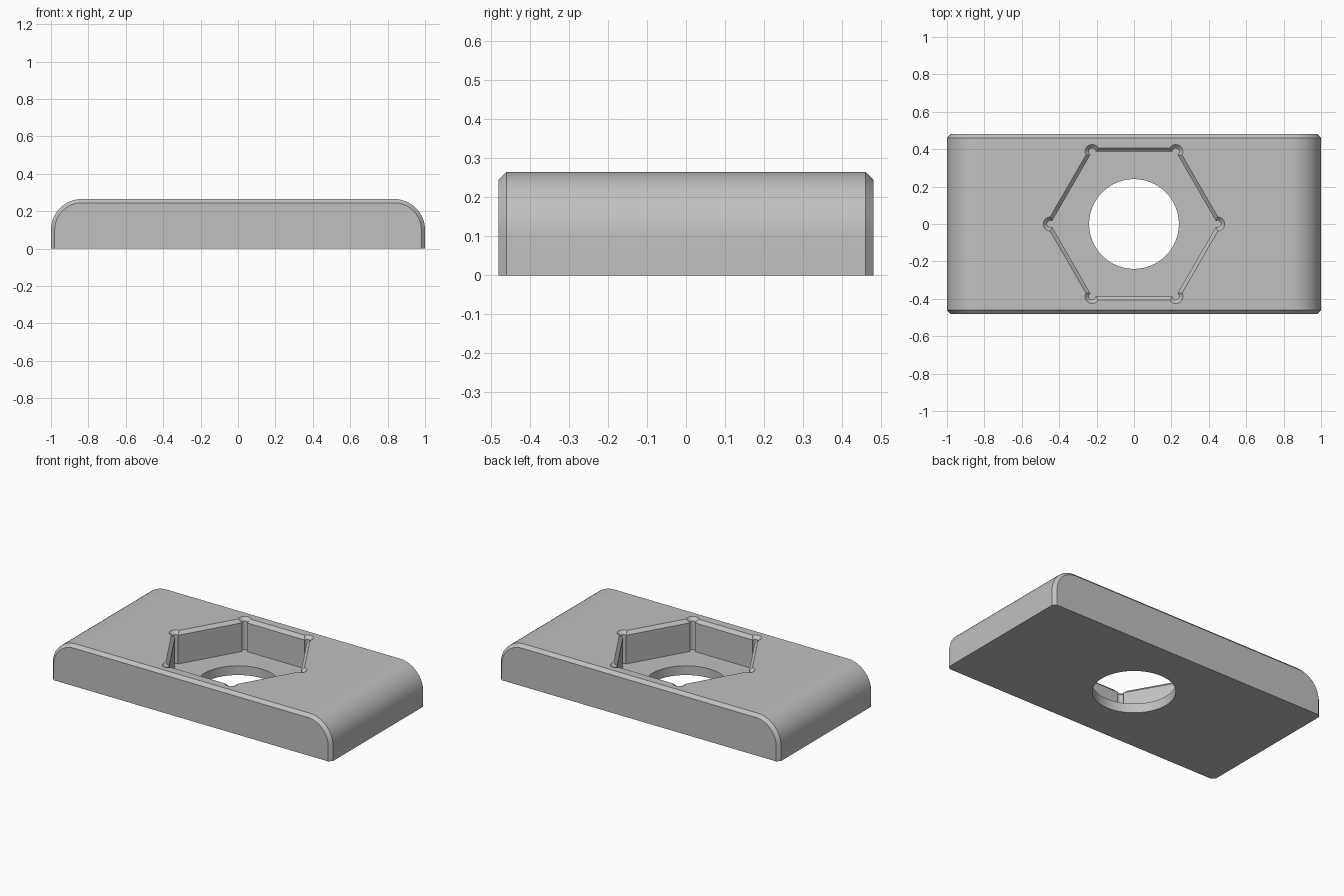
import bpy
import math

HALF_X, HALF_Y, HEIGHT = 1.0, 0.48, 0.265
ROUND, BEVEL = 0.165, 0.02
FLOOR = 0.06            # height of the pocket floor
HEX_R = 0.447           # pocket corner radius

cube = bpy.data.objects.get("Cube")
if cube:
    bpy.data.objects.remove(cube, do_unlink=True)

grey = bpy.data.materials.new("plain grey")
grey.use_nodes = True
colour = (0.53, 0.53, 0.53, 1)
grey.diffuse_color = colour
grey.node_tree.nodes["Principled BSDF"].inputs["Base Color"].default_value = colour


def loft(name, rings):
    """Solid skinned through rings of equal point count, capped at both ends."""
    n = len(rings[0])
    verts = [p for ring in rings for p in ring]
    faces = [tuple(reversed(range(n))), tuple(range(len(verts) - n, len(verts)))]
    for k in range(len(rings) - 1):
        for i in range(n):
            j = (i + 1) % n
            faces.append((k * n + i, k * n + j, k * n + n + j, k * n + n + i))
    mesh = bpy.data.meshes.new(name)
    mesh.from_pydata(verts, [], faces)
    mesh.materials.append(grey)
    obj = bpy.data.objects.new(name, mesh)
    bpy.context.collection.objects.link(obj)
    return obj


def arch(y, inset):
    """Flat-bottomed section with rounded upper corners."""
    r = ROUND - inset
    cx, cz = HALF_X - ROUND, HEIGHT - ROUND
    pts = [(-HALF_X + inset, y, 0)]
    for side, start in ((-1, 180), (1, 90)):
        for i in range(17):
            a = math.radians(start - 90 * i / 16)
            pts.append((side * cx + r * math.cos(a), y, cz + r * math.sin(a)))
    return pts + [(HALF_X - inset, y, 0)]


def ring(sides, radius, z, x=0, y=0):
    return [(x + radius * math.cos(math.tau * i / sides),
             y + radius * math.sin(math.tau * i / sides), z) for i in range(sides)]


def flared_cutter(name, sides, radius, flare, x=0, y=0):
    """Straight bore to the floor with a sloped lead-in at the top face."""
    return loft(name, [ring(sides, radius, FLOOR, x, y),
                       ring(sides, radius, HEIGHT - BEVEL, x, y),
                       ring(sides, radius + 2 * flare, HEIGHT + BEVEL, x, y)])


# Rounded block with bevelled front and back edges
block = loft("mounting_block", [arch(-HALF_Y, BEVEL), arch(BEVEL - HALF_Y, 0),
                                arch(HALF_Y - BEVEL, 0), arch(HALF_Y, BEVEL)])

# Hexagonal pocket, corner reliefs and through hole
cutters = [flared_cutter("hex_pocket", 6, HEX_R, BEVEL / math.cos(math.pi / 6))]
for cx, cy, _ in ring(6, HEX_R, 0):
    cutters.append(flared_cutter("corner_relief", 24, 0.018, BEVEL, cx, cy))
cutters.append(loft("through_hole", [ring(64, 0.24, -0.1), ring(64, 0.24, 0.2)]))

bpy.ops.object.select_all(action="DESELECT")
block.select_set(True)
bpy.context.view_layer.objects.active = block
for cutter in cutters:
    cutter.hide_render = True
    mod = block.modifiers.new(cutter.name, "BOOLEAN")
    mod.operation, mod.solver, mod.object = "DIFFERENCE", "EXACT", cutter
    bpy.ops.object.modifier_apply(modifier=mod.name)
    bpy.data.objects.remove(cutter, do_unlink=True)

bpy.ops.object.shade_smooth_by_angle(angle=math.radians(30))
